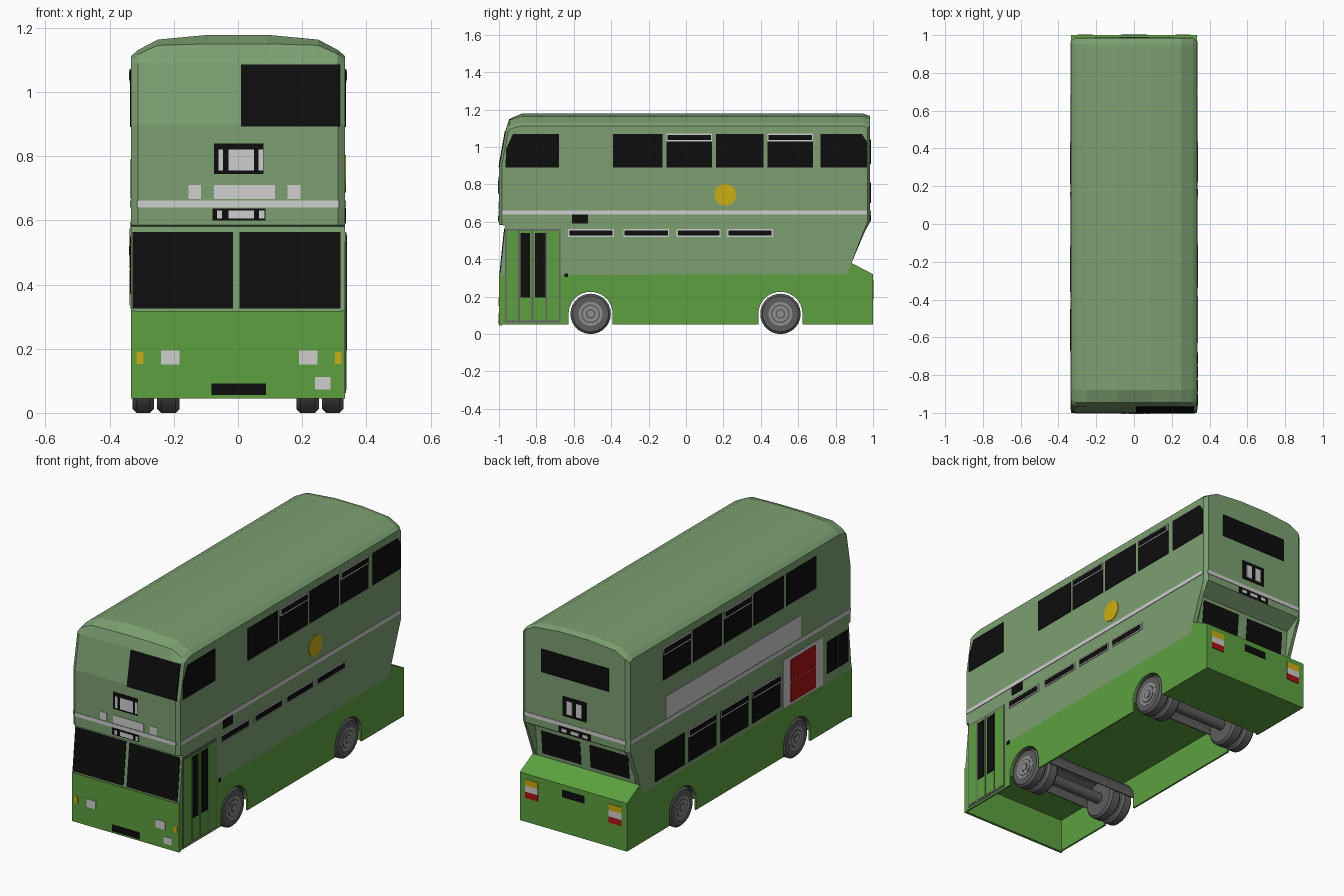
import bpy, bmesh, math

cube = bpy.data.objects.get("Cube")
if cube:
    bpy.data.objects.remove(cube, do_unlink=True)


def material(name, r, g, b):
    m = bpy.data.materials.new(name)
    m.use_nodes = True
    m.diffuse_color = (r, g, b, 1)
    m.node_tree.nodes["Principled BSDF"].inputs["Base Color"].default_value = (r, g, b, 1)
    return m


PALE = material("pale_green", 0.20, 0.35, 0.165)
GREEN = material("bright_green", 0.11, 0.35, 0.05)
BLACK = material("black", 0.004, 0.004, 0.004)
WHITE = material("light_grey", 0.62, 0.62, 0.62)
YELLOW = material("yellow", 0.60, 0.42, 0.005)
RED = material("red", 0.40, 0.006, 0.006)
TYRE = material("tyre_grey", 0.11, 0.11, 0.11)
HUB = material("hub_grey", 0.28, 0.28, 0.28)
TRIM = material("door_trim", 0.15, 0.12, 0.15)

W = 0.333
AXLES = (-0.51, 0.505)
WHEEL_Z = 0.108


def finish(name, bm, mat):
    bmesh.ops.recalc_face_normals(bm, faces=bm.faces)
    mesh = bpy.data.meshes.new(name)
    bm.to_mesh(mesh)
    bm.free()
    mesh.materials.append(mat)
    ob = bpy.data.objects.new(name, mesh)
    bpy.context.collection.objects.link(ob)
    return ob


def skin(bm, rings):
    """Join equal rings of points into a capped solid."""
    rows = [[bm.verts.new(p) for p in ring] for ring in rings]
    n = len(rows[0])
    for a, b in zip(rows, rows[1:]):
        for i in range(n):
            j = (i + 1) % n
            bm.faces.new((a[i], a[j], b[j], b[i]))
    bm.faces.new(rows[0])
    bm.faces.new(rows[-1][::-1])


def loft(name, stations, mat):
    """Side profiles of (y, z) points placed at x stations."""
    bm = bmesh.new()
    skin(bm, [[(x, y, z) for y, z in pts] for x, pts in stations])
    return finish(name, bm, mat)


def extrude(name, pts, x0, x1, mat):
    return loft(name, [(x0, pts), (x1, pts)], mat)


def rect(u0, u1, z0, z1):
    return [(u0, z0), (u1, z0), (u1, z1), (u0, z1)]


# Upper body: side profile lofted across the width, with rounded roof
def profile(corner, z_front, z_roof, rear_mid):
    return [(0.86, 0.32), (-0.995, 0.315), (-0.968, 0.58), (-1 + corner, 0.585),
            (-1 + corner, 0.9), (-0.965 + corner, 1.09), (-0.945 + corner, z_front),
            (-0.88, z_roof), (0.95, z_roof), (0.985 - corner, z_roof - 0.012),
            (0.985 - corner, 0.6), (rear_mid, 0.55), (0.885, 0.38)]


half = [(W, profile(0.015, 1.10, 1.112, 0.95)), (0.312, profile(0, 1.115, 1.13, 0.957)),
        (0.305, profile(0, 1.12, 1.134, 0.9)), (0.25, profile(0, 1.145, 1.163, 0.9)),
        (0.09, profile(0, 1.15, 1.178, 0.9))]
loft("upper_body", half + [(-x, p) for x, p in reversed(half)], PALE)


# Lower body: skirts with wheel arches, front panel, floor and engine box
def arch(y, r, steps=14):
    return [(y - r * math.cos(math.pi * i / steps), WHEEL_Z + r * math.sin(math.pi * i / steps))
            for i in range(steps + 1)]


skirt = [(-1, 0.32), (-1, 0.05)]
for y in AXLES:
    skirt += [(y - 0.118, 0.05)] + arch(y, 0.118) + [(y + 0.118, 0.05)]
skirt += [(0.63, 0.05), (0.63, 0.32)]
extrude("left_skirt", skirt, W - 0.01, W, GREEN)
extrude("right_skirt", skirt, -W, -W + 0.01, GREEN)
extrude("front_panel", rect(-1, -0.985, 0.045, 0.317), -W, W, GREEN)
extrude("floor", rect(-0.985, 0.63, 0.235, 0.316), -0.323, 0.323, GREEN)
extrude("engine_box", [(0.63, 0.05), (0.63, 0.32), (0.86, 0.32), (0.885, 0.38),
                       (1, 0.32), (1, 0.05)], -W, W, GREEN)

# Wheel tunnels and paired wheels
for label, y in zip(("front", "rear"), AXLES):
    extrude(label + "_wheel_tunnel", arch(y, 0.123) + arch(y, 0.118)[::-1], -0.323, 0.323, TYRE)


def drum(name, x0, x1, y, r, mat, bevel=0.0):
    def ring(x, rad):
        return [(x, y + rad * math.cos(a * math.tau / 28), WHEEL_Z + rad * math.sin(a * math.tau / 28))
                for a in range(28)]
    bm = bmesh.new()
    inset = bevel * (1 if x1 > x0 else -1)
    skin(bm, [ring(x0, r - bevel), ring(x0 + inset, r), ring(x1 - inset, r), ring(x1, r - bevel)]
         if bevel else [ring(x0, r), ring(x1, r)])
    ob = finish(name, bm, mat)
    bpy.context.view_layer.objects.active = ob
    ob.select_set(True)
    bpy.ops.object.shade_smooth_by_angle(angle=math.radians(30))
    ob.select_set(False)


for side, s in (("left", 1), ("right", -1)):
    for label, y in zip(("front", "rear"), AXLES):
        tag = side + "_" + label
        drum(tag + "_outer_tyre", s * 0.262, s * 0.328, y, WHEEL_Z, TYRE, 0.012)
        drum(tag + "_inner_tyre", s * 0.182, s * 0.252, y, WHEEL_Z, TYRE, 0.012)
        drum(tag + "_axle", 0, s * 0.27, y, 0.03, TYRE)
        for i, (r, mat) in enumerate(((0.064, HUB), (0.05, TYRE), (0.042, HUB), (0.026, TYRE), (0.018, HUB))):
            drum(f"{tag}_hub_ring_{i}", s * 0.3, s * (0.329 + 0.0012 * i), y, r, mat)

# Thin plates that follow the four outer faces
FRONT = [(0.0, -1), (0.317, -1), (0.318, -0.995), (0.58, -0.968), (0.585, -1), (0.9, -1), (1.09, -0.965)]
BACK = [(0.0, 1), (0.32, 1), (0.38, 0.885), (0.55, 0.9), (0.6, 0.985), (1.2, 0.985)]


def depth(table, z):
    for (z0, y0), (z1, y1) in zip(table, table[1:]):
        if z <= z1:
            return y0 + (y1 - y0) * (z - z0) / (z1 - z0)
    return table[-1][1]


def place(face, u, z, lift):
    if face == "front":
        return (u, depth(FRONT, z) - lift, z)
    if face == "back":
        return (u, depth(BACK, z) + lift, z)
    return ((W + lift) * (1 if face == "left" else -1), u, z)


def plates(name, face, mat, polys, layer=0):
    bm = bmesh.new()
    for poly in polys:
        skin(bm, [[place(face, u, z, h) for u, z in poly] for h in (-0.002, 0.003 + 0.002 * layer)])
    finish(f"{face}_{name}", bm, mat)


def row(spans, z0, z1):
    return [rect(a, b, z0, z1) for a, b in spans]


def framed(name, face, spans, z0, z1, t=0.007):
    plates(name + "_frames", face, WHITE, row(spans, z0, z1), 1)
    plates(name + "_glass", face, BLACK, row([(a + t, b - t) for a, b in spans], z0 + t, z1 - t), 2)


# Features shared by both sides
upper = [(-0.39, -0.125), (-0.105, 0.14), (0.16, 0.415), (0.435, 0.68)]
for face in ("left", "right"):
    plates("stripe", face, WHITE, [rect(-0.985, 0.967, 0.64, 0.661)])
    framed("upper_vent", face, upper[1::2], 1.03, 1.072)
plates("upper_windows", "right", BLACK, row(upper + [(-0.68, -0.41)], 0.89, 1.07))

# Left side: shaped end windows, vents, badge disc and folding door
plates("upper_windows", "left", BLACK, row(upper, 0.89, 1.07) + [
    [(-0.965, 0.89), (-0.68, 0.89), (-0.68, 1.07), (-0.925, 1.07), (-0.962, 0.99)],
    [(0.72, 0.89), (0.967, 0.89), (0.967, 1.03), (0.94, 1.07), (0.72, 1.07)]])
framed("lower_vent", "left", [(-0.63, -0.385), (-0.335, -0.09), (-0.05, 0.185), (0.22, 0.465)], 0.52, 0.562)
plates("side_sign", "left", BLACK, [rect(-0.61, -0.525, 0.59, 0.638), rect(-0.65, -0.63, 0.305, 0.325)])
plates("disc", "left", YELLOW, [[(0.21 + 0.058 * math.cos(i * math.tau / 24),
                                  0.745 + 0.058 * math.sin(i * math.tau / 24)) for i in range(24)]])
plates("door_frame", "left", TRIM, [rect(-0.968, -0.672, 0.062, 0.563)])
leaves = [-0.965 + 0.0725 * i for i in range(5)]
plates("door_leaves", "left", GREEN, row([(a + 0.005, b - 0.005) for a, b in zip(leaves, leaves[1:])], 0.072, 0.553), 1)
plates("door_windows", "left", BLACK, row([(-0.886, -0.835), (-0.806, -0.752)], 0.195, 0.54), 2)

# Right side: lower windows, advert panel, emergency door and cab window
lower = [(0.49, 0.75), (0.21, 0.455), (-0.075, 0.17), (-0.36, -0.11)]
plates("lower_windows", "right", BLACK, row(lower, 0.345, 0.525))
framed("lower_vent", "right", lower[1:], 0.485, 0.527)
plates("advert_panel", "right", WHITE, [rect(-0.54, 0.656, 0.668, 0.79)])
plates("emergency_door_frame", "right", WHITE, [rect(-0.735, -0.385, 0.325, 0.595)])
plates("emergency_door", "right", RED, row([(-0.67, -0.45)], 0.335, 0.445) + row([(-0.67, -0.45)], 0.45, 0.575), 1)
plates("cab_window", "right", BLACK, row([(-0.87, -0.775), (-0.965, -0.88)], 0.37, 0.55))

# Front: windows, destination signs, stripe and lamps
plates("upper_window", "front", BLACK, [rect(0.01, 0.318, 0.892, 1.085)])
plates("windscreens", "front", BLACK, row([(-0.328, -0.015), (0.005, 0.32)], 0.325, 0.563))
plates("stripe", "front", WHITE, [rect(-0.315, 0.315, 0.64, 0.661)])
plates("signs", "front", BLACK, [rect(-0.075, 0.08, 0.745, 0.84), rect(-0.08, 0.085, 0.6, 0.637)])
plates("sign_blinds", "front", WHITE, row([(-0.06, -0.046), (-0.03, 0.05), (0.064, 0.079)], 0.755, 0.82)
       + row([(-0.065, -0.05), (-0.03, 0.05), (0.065, 0.083)], 0.605, 0.63), 1)
plates("panels", "front", WHITE, row([(-0.155, -0.115), (-0.075, 0.115), (0.155, 0.195)], 0.667, 0.71))
plates("headlights", "front", WHITE, row([(-0.24, -0.182), (0.19, 0.248)], 0.15, 0.195) + [rect(0.24, 0.288, 0.073, 0.112)])
plates("indicators", "front", YELLOW, row([(-0.316, -0.295), (0.302, 0.323)], 0.153, 0.19))
plates("number_plate", "front", BLACK, [rect(-0.082, 0.088, 0.055, 0.092)])

# Back: windows, signs, stripe and stacked lamps
plates("upper_window", "back", BLACK, [rect(-0.21, 0.21, 0.91, 1.04)])
plates("lower_windows", "back", BLACK, row([(-0.27, -0.03), (0.03, 0.27)], 0.4, 0.53))
plates("stripe", "back", WHITE, [rect(-0.315, 0.315, 0.64, 0.661)])
plates("signs", "back", BLACK, [rect(-0.07, 0.075, 0.7, 0.81), rect(-0.1, 0.1, 0.603, 0.637)])
plates("sign_blinds", "back", WHITE, row([(-0.045, -0.01), (0.015, 0.05)], 0.715, 0.79)
       + row([(-0.08, -0.05), (-0.025, 0.025), (0.05, 0.08)], 0.61, 0.628), 1)
plates("number_plate", "back", BLACK, [rect(-0.07, 0.07, 0.25, 0.29)])
lamp_spans = [(-0.3, -0.22), (0.22, 0.3)]
for label, mat, z0, z1 in (("indicators", YELLOW, 0.255, 0.29), ("reverse_lamps", WHITE, 0.22, 0.255),
                           ("tail_lamps", RED, 0.185, 0.22)):
    plates(label, "back", mat, row(lamp_spans, z0, z1))
